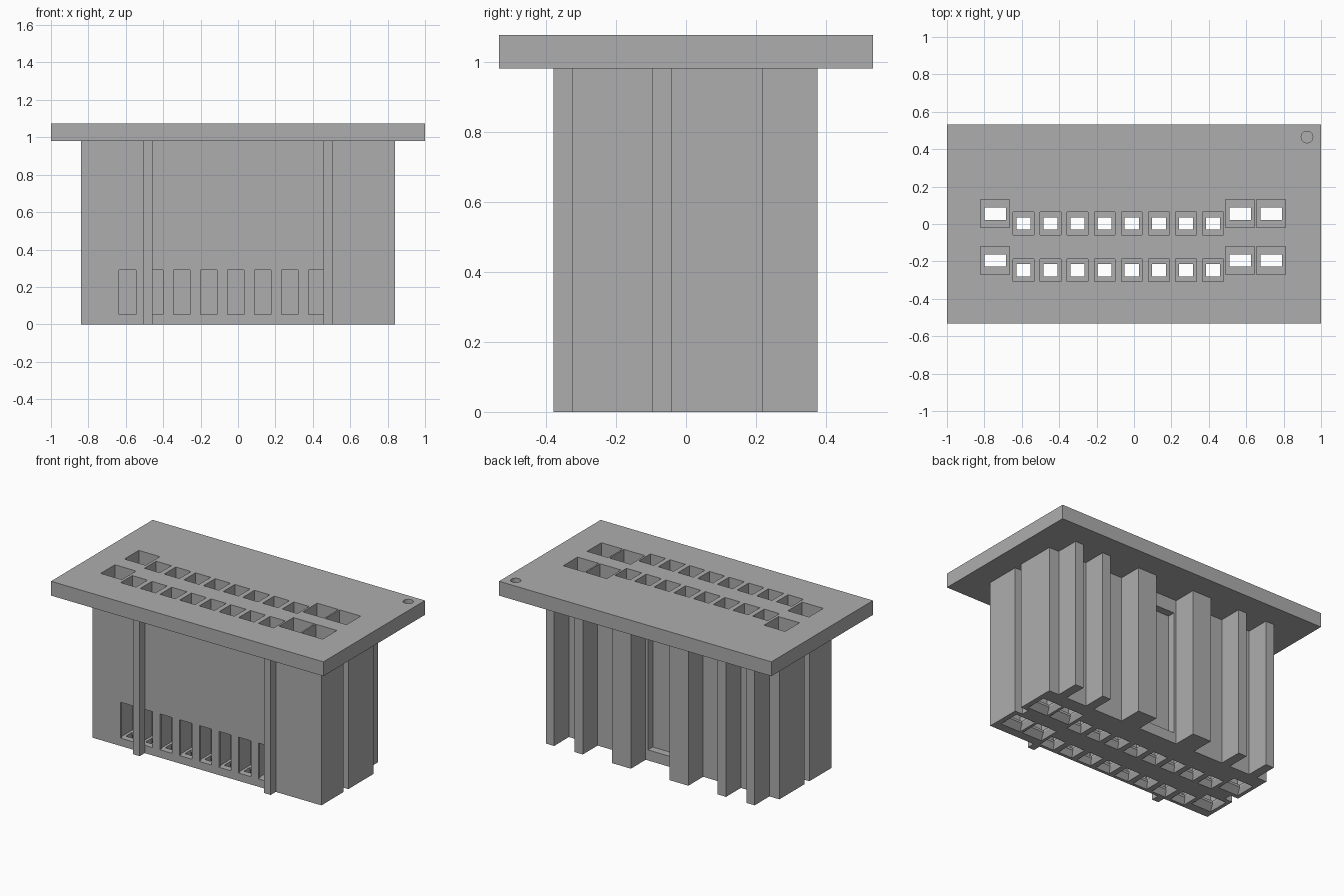
import bpy, bmesh, math

cube = bpy.data.objects.get("Cube")
if cube:
    bpy.data.objects.remove(cube, do_unlink=True)

grey = bpy.data.materials.new("plain_grey")
grey.use_nodes = True
grey.diffuse_color = (0.42, 0.42, 0.42, 1)
grey.node_tree.nodes["Principled BSDF"].inputs["Base Color"].default_value = grey.diffuse_color

TOP, UNDER = 1.075, 0.98      # flange top and underside
FRONT, BACK = -0.325, 0.22    # housing faces
SIDE = 0.84


def stack(bm, rings):
    """Closed solid from a stack of matching rings of points."""
    rings = [[bm.verts.new(p) for p in ring] for ring in rings]
    n = len(rings[0])
    for a, b in zip(rings, rings[1:]):
        for i in range(n):
            j = (i + 1) % n
            bm.faces.new((a[i], a[j], b[j], b[i]))
    bm.faces.new(rings[0][::-1])
    bm.faces.new(rings[-1])


def rect(cx, cy, w, d, z):
    return [(cx + sx * w / 2, cy + sy * d / 2, z)
            for sx, sy in ((-1, -1), (1, -1), (1, 1), (-1, 1))]


def box(bm, x0, x1, y0, y1, z0, z1):
    c = ((x0 + x1) / 2, (y0 + y1) / 2, x1 - x0, y1 - y0)
    stack(bm, [rect(*c, z0), rect(*c, z1)])


def finish(name, bm):
    bmesh.ops.recalc_face_normals(bm, faces=bm.faces[:])
    mesh = bpy.data.meshes.new(name)
    bm.to_mesh(mesh)
    bm.free()
    mesh.materials.append(grey)
    obj = bpy.data.objects.new(name, mesh)
    bpy.context.collection.objects.link(obj)
    return obj


def cut(obj, cutters):
    for c in cutters:
        mod = obj.modifiers.new("cut", 'BOOLEAN')
        mod.operation, mod.solver, mod.object = 'DIFFERENCE', 'EXACT', c
    graph = bpy.context.evaluated_depsgraph_get()
    mesh = bpy.data.meshes.new_from_object(obj.evaluated_get(graph))
    obj.modifiers.clear()
    obj.data = mesh


# Contact cavities: tapered lead-in, narrow throat, ledge, wide well
def cavity(bm, cx, cy, well, throat):
    lead = (well[0] * 0.95, well[1] * 0.95)
    levels = [(lead, -0.01), (lead, 0), (throat, 0.035), (throat, 0.05), (well, 0.05), (well, 1.2)]
    stack(bm, [rect(cx, cy, *size, z) for size, z in levels])


small_x = [-0.59 + 0.1445 * i for i in range(8)]
bm = bmesh.new()
for row in (0, -0.25):
    for x in small_x:
        cavity(bm, x, row + 0.003, (0.112, 0.122), (0.075, 0.065))
    for x in (-0.742, 0.568, 0.733):
        cavity(bm, x, row + 0.055, (0.155, 0.15), (0.115, 0.065))
cavities = finish("cavity_cutter", bm)

# Front windows and rear panel recess
bm = bmesh.new()
for x in small_x:
    box(bm, x - 0.045, x + 0.045, FRONT - 0.05, -0.25, 0.052, 0.29)
box(bm, -0.125, 0.125, BACK - 0.05, BACK + 0.05, 0.07, 0.89)
openings = finish("opening_cutter", bm)

# Blind marker hole in the flange corner
bm = bmesh.new()
circle = [(0.925 + 0.031 * math.cos(t * math.tau / 32), 0.465 + 0.031 * math.sin(t * math.tau / 32))
          for t in range(32)]
stack(bm, [[(x, y, z) for x, y in circle] for z in (TOP - 0.03, TOP + 0.05)])
marker = finish("marker_cutter", bm)

# Housing with a groove down each end
half = [(SIDE, FRONT), (SIDE, -0.095), (SIDE - 0.057, -0.095),
        (SIDE - 0.057, -0.042), (SIDE, -0.042), (SIDE, BACK)]
profile = half + [(-x, y) for x, y in reversed(half)]
bm = bmesh.new()
stack(bm, [[(x, y, z) for x, y in profile] for z in (0, UNDER)])
housing = finish("housing", bm)
cut(housing, [cavities, openings])

# Flange plate
bm = bmesh.new()
box(bm, -1, 1, -0.533, 0.533, UNDER, TOP)
flange = finish("flange_plate", bm)
cut(flange, [cavities, marker])

for c in (cavities, openings, marker):
    bpy.data.objects.remove(c, do_unlink=True)

# Mirrored ribs, front and rear
ribs = [("front_rib", 0.457, 0.505, -0.378, FRONT),
        ("rear_center_rib", 0.142, 0.28, BACK, 0.375),
        ("rear_middle_rib", 0.495, 0.557, BACK, 0.375),
        ("rear_outer_rib", 0.706, 0.767, BACK, 0.375)]
for name, x0, x1, y0, y1 in ribs:
    for side, s in (("left", 1), ("right", -1)):
        bm = bmesh.new()
        box(bm, min(s * x0, s * x1), max(s * x0, s * x1), y0, y1, 0, UNDER)
        finish(f"{name}_{side}", bm)
